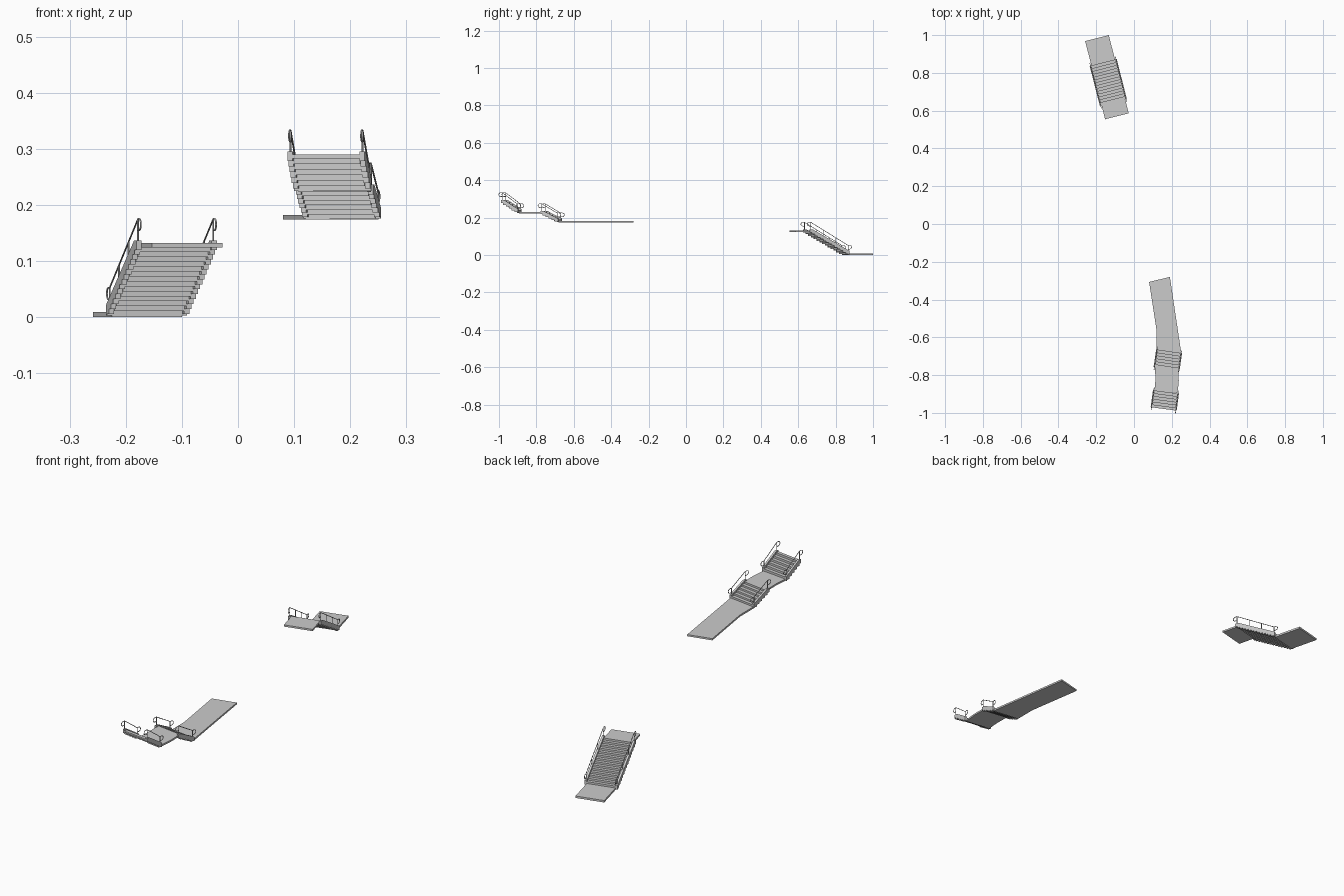
import bpy, bmesh, math
from mathutils import Vector, Matrix

if "Cube" in bpy.data.objects:
    bpy.data.objects.remove(bpy.data.objects["Cube"])


def add_object(name, bm, matrix=None):
    bmesh.ops.recalc_face_normals(bm, faces=bm.faces)
    me = bpy.data.meshes.new(name)
    bm.to_mesh(me)
    bm.free()
    ob = bpy.data.objects.new(name, me)
    bpy.context.collection.objects.link(ob)
    if matrix:
        ob.matrix_world = matrix
    return ob


def extrude_face(bm, pts, offset):
    face = bm.faces.new([bm.verts.new(p) for p in pts])
    geo = bmesh.ops.extrude_face_region(bm, geom=[face])["geom"]
    bmesh.ops.translate(bm, vec=offset, verts=[v for v in geo if isinstance(v, bmesh.types.BMVert)])


def slab(name, outline, top, thick=0.008):
    bm = bmesh.new()
    extrude_face(bm, [(x, y, top) for x, y in outline], (0, 0, -thick))
    return add_object(name, bm)


def underside(n, g, r, t, d):
    """Sawtooth lower edge running from the top of the flight to its foot."""
    pts = [(n * g, n * r - t)]
    for i in reversed(range(n)):
        pts.append((i * g + d, (i + 1) * r - t))
        pts.append((i * g + d, max(i * r - t, -0.006)))
    return pts + [(0, -0.006)]


def tube(cu, pts):
    sp = cu.splines.new('POLY')
    sp.points.add(len(pts) - 1)
    for p, co in zip(sp.points, pts):
        p.co = (*co, 1)


def flight(name, foot, head, z0, z1, n, width, posts):
    foot, head = Vector(foot), Vector(head)
    d = head - foot
    run, rise = d.length, z1 - z0
    g, r = run / n, rise / n
    mat = Matrix.Translation((*foot, z0)) @ Matrix.Rotation(math.atan2(d.y, d.x) - math.pi / 2, 4, 'Z')
    side = 0.0095
    hw = width / 2

    # treads and risers
    prof = []
    for i in range(n):
        prof += [(i * g, i * r), (i * g, (i + 1) * r)]
    prof += [(run, rise)] + underside(n, g, r, 0.007, 0.006)
    bm = bmesh.new()
    inner = hw - side
    extrude_face(bm, [(-inner, y, z) for y, z in prof], (2 * inner, 0, 0))
    add_object(name + "_steps", bm, mat)

    # side stringers, straight above and stepped below
    prof = [(0, r + 0.005), (run - g, rise + 0.005), (run, rise + 0.005)]
    prof += underside(n, g, r, 0.012, 0.004)
    bm = bmesh.new()
    for x in (-hw, inner):
        extrude_face(bm, [(x, y, z) for y, z in prof], (side, 0, 0))
    add_object(name + "_stringers", bm, mat)

    # handrails with returned ends, and their posts
    cu = bpy.data.curves.new(name + "_handrails", 'CURVE')
    cu.dimensions = '3D'
    cu.bevel_depth = 0.0016
    cu.bevel_resolution = 1
    cu.use_fill_caps = True
    a, b = 0.006, run - 0.006
    h, drop, ext = 0.043, 0.02, 0.02

    def end(y, z, s):
        arc = [(y, z)]
        for k in range(7):
            t = math.pi / 2 - k * math.pi / 6
            arc.append((y + s * (ext - 0.01 + 0.01 * math.cos(t)), z - drop / 2 + drop / 2 * math.sin(t)))
        return arc + [(y, z - drop)]

    for x in (-hw + side / 2, hw - side / 2):
        path = end(a, h, -1)[::-1] + end(b, rise + h, 1)
        tube(cu, [(x, y, z) for y, z in path])
        for k in range(posts):
            f = k / (posts - 1)
            y = a + (b - a) * f
            tube(cu, [(x, y, rise * f + 0.002), (x, y, rise * f + h)])
    ob = bpy.data.objects.new(name + "_handrails", cu)
    bpy.context.collection.objects.link(ob)
    ob.matrix_world = mat


# back flight with its two landings
start = Vector((-0.196, 0.984))
u = Vector((0.247, -0.969)).normalized()
v = Vector((-u.y, u.x)) * 0.0645


def strip(a, b):
    p, q = start + u * a, start + u * b
    return [tuple(c) for c in (p - v, q - v, q + v, p + v)]


slab("back_lower_landing", strip(0, 0.137), 0.009, 0.009)
slab("back_upper_landing", strip(0.345, 0.427), 0.132)
flight("back_flight", start + u * 0.133, start + u * 0.350, 0.009, 0.132, 14, 0.148, 4)

# front walkway, two short flights and the landing between
slab("front_walkway", [(0.08, -0.307), (0.19, -0.28), (0.25, -0.682), (0.12, -0.67), (0.12, -0.567)], 0.182)
flight("front_lower_flight", (0.186, -0.674), (0.172, -0.768), 0.182, 0.231, 6, 0.139, 2)
slab("front_middle_landing", [(0.112, -0.760), (0.236, -0.771), (0.237, -0.83), (0.231, -0.894),
                              (0.108, -0.886), (0.113, -0.83)], 0.231)
flight("front_upper_flight", (0.169, -0.889), (0.157, -0.979), 0.231, 0.290, 6, 0.139, 2)
